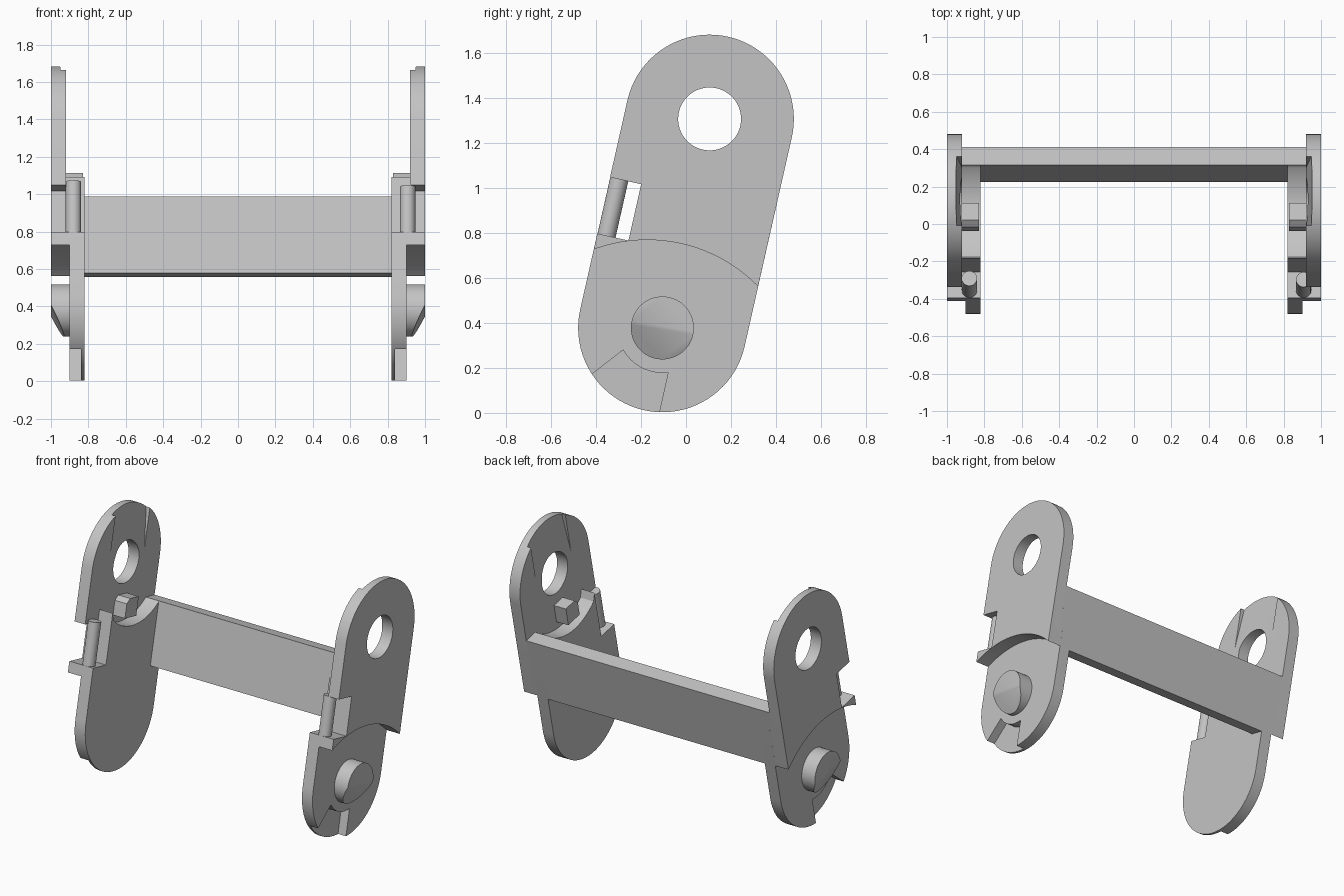
import bpy, bmesh
from math import sin, cos, radians, hypot
from mathutils import Vector

cube = bpy.data.objects.get("Cube")
if cube:
    bpy.data.objects.remove(cube, do_unlink=True)

grey = bpy.data.materials.new("plain grey")
grey.use_nodes = True
tone = (0.55, 0.55, 0.55, 1)
grey.diffuse_color = tone
grey.node_tree.nodes["Principled BSDF"].inputs["Base Color"].default_value = tone

# Leaning link frame: "up" runs from lower pivot to upper pivot, "across" to the back
LOW = Vector((0, -0.105, 0.378))
HIGH = Vector((0, 0.105, 1.308))
SPAN = (HIGH - LOW).length
UP = (HIGH - LOW).normalized()
ACROSS = Vector((0, UP.z, -UP.y))
R = 0.375


def place(v, u, x):
    return LOW + UP * u + ACROSS * v + Vector((x, 0, 0))


def arc(cv, cu, r, start, end, steps=40):
    angles = [radians(start + (end - start) * i / steps) for i in range(steps + 1)]
    return [(cv + r * cos(a), cu + r * sin(a)) for a in angles]


def solid(name, ring_a, ring_b):
    """Closed prism between two matching rings of (across, up, x) points."""
    bm = bmesh.new()
    a = [bm.verts.new(place(*p)) for p in ring_a]
    b = [bm.verts.new(place(*p)) for p in ring_b]
    bm.faces.new(a)
    bm.faces.new(b)
    for i in range(len(a)):
        j = (i + 1) % len(a)
        bm.faces.new((a[i], a[j], b[j], b[i]))
    bmesh.ops.recalc_face_normals(bm, faces=bm.faces)
    mesh = bpy.data.meshes.new(name)
    bm.to_mesh(mesh)
    bm.free()
    obj = bpy.data.objects.new(name, mesh)
    bpy.context.collection.objects.link(obj)
    mesh.materials.append(grey)
    return obj


def plate(name, outline, x0, x1):
    return solid(name, [(v, u, x0) for v, u in outline], [(v, u, x1) for v, u in outline])


def wedge(name, profile, v0, v1):
    """Profile of (up, x) points swept across the link."""
    return solid(name, [(v0, u, x) for u, x in profile], [(v1, u, x) for u, x in profile])


def activate(obj):
    bpy.ops.object.select_all(action="DESELECT")
    obj.select_set(True)
    bpy.context.view_layer.objects.active = obj


def cut(obj, cutter):
    cutter.hide_render = True
    mod = obj.modifiers.new("cut", "BOOLEAN")
    mod.operation = "DIFFERENCE"
    mod.solver = "EXACT"
    mod.object = cutter
    activate(obj)
    bpy.ops.object.modifier_apply(modifier=mod.name)
    bpy.data.objects.remove(cutter, do_unlink=True)


def smooth(obj):
    activate(obj)
    bpy.ops.object.shade_smooth_by_angle(angle=radians(30))


# Shared outline pieces
NOTCH_V, NOTCH_LOW, NOTCH_HIGH = -0.233, 0.346, 0.603
shoulder = [(R, 0.687), (0.276, 0.687)] + arc(0, SPAN, 0.387, -45, -123)
shoulder += [(NOTCH_V, 0.68), (NOTCH_V, NOTCH_LOW), (-R, NOTCH_LOW)]
lower_arc = arc(0, -0.306, 0.69, 122.9, 57.1)
inner_outline = arc(0, 0, R, 180, 360) + shoulder
web_outline = lower_arc + shoulder
outer_outline = lower_arc + arc(0, SPAN, R, 0, 180) + [
    (-R, NOTCH_HIGH), (NOTCH_V, NOTCH_HIGH), (NOTCH_V, NOTCH_LOW), (-R, NOTCH_LOW)]
stop_slot = arc(0, 0, 0.2, 222, 290, 16) + [(0.069, -0.5), (-0.45, -0.5)]

for side, s in (("right", -1), ("left", 1)):
    # Inner plate with the stop slot at its round end
    inner = plate(side + "_inner_plate", inner_outline, s * 0.82, s * 0.9)
    cut(inner, plate("slot_cutter", stop_slot, s * 0.84, s * 0.95))
    smooth(inner)

    # Web joining the two plates
    smooth(plate(side + "_web", web_outline, s * 0.9, s * 0.92))

    # Outer plate with pivot hole and lead-in ramp
    outer = plate(side + "_outer_plate", outer_outline, s * 0.92, s)
    cut(outer, plate("hole_cutter", arc(0, SPAN, 0.14, 0, 354, 59), s * 0.8, s * 1.1))
    ramp = [(1.0, s * 0.92), (1.4, s * 0.96), (1.4, s * 0.88), (1.0, s * 0.88)]
    cut(outer, wedge("ramp_cutter", ramp, -0.19, 0.19))
    smooth(outer)

    # Pivot pin with sloped lower half
    pin = plate(side + "_pivot_pin", arc(0, 0, 0.14, 0, 354, 59), s * 0.895, s)
    slope = [(0, s), (-0.2, s * 0.9), (-0.2, s * 1.1), (0, s * 1.1)]
    cut(pin, wedge("slope_cutter", slope, -0.3, 0.3))
    smooth(pin)

    # Stop block with one chamfered corner
    block = [(-0.07, 0.62), (0.055, 0.62), (0.055, 0.745), (-0.04, 0.745), (-0.07, 0.715)]
    plate(side + "_stop_block", block, s * 0.83, s * 0.925)

    # Hinge rod standing in the notch
    rod_x, rod_top = (0.907, NOTCH_HIGH) if s > 0 else (0.88, 0.63)
    ring = arc(-0.333, s * rod_x, 0.041, 0, 345, 23)
    smooth(solid(side + "_hinge_rod", [(v, NOTCH_LOW, x) for v, x in ring],
                 [(v, rod_top, x) for v, x in ring]))

# Cross bar along the back edge
bar = [(0.276, 0.268), (R, 0.268), (R, 0.687), (0.276, 0.687)]
plate("cross_bar", bar, -0.82, 0.82)
